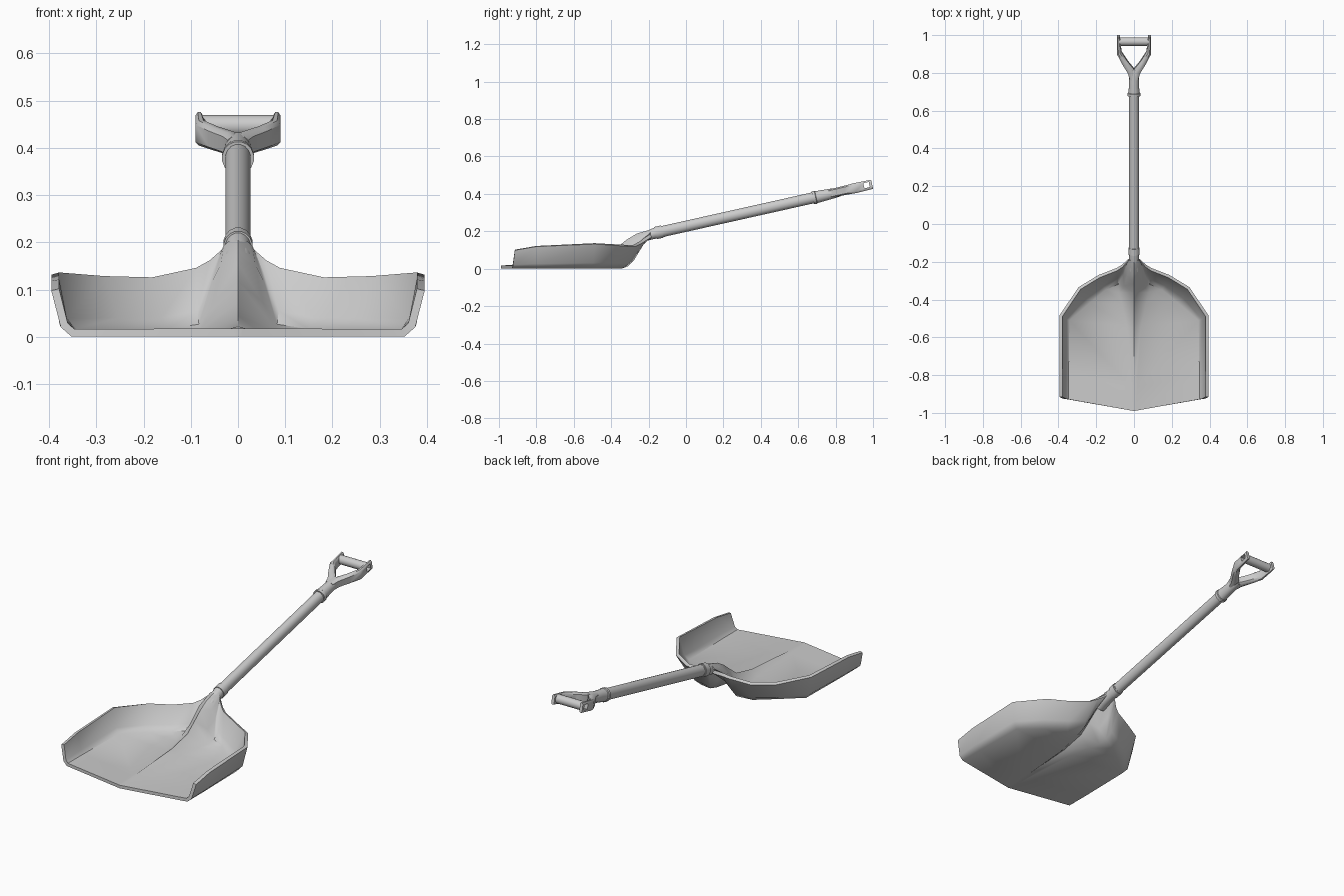
import bpy, bmesh, math
from mathutils import Vector, Matrix

cube = bpy.data.objects.get("Cube")
if cube:
    bpy.data.objects.remove(cube)

grey = bpy.data.materials.new("light_grey")
grey.use_nodes = True
grey.diffuse_color = (0.6, 0.6, 0.6, 1)
grey.node_tree.nodes["Principled BSDF"].inputs["Base Color"].default_value = (0.6, 0.6, 0.6, 1)

# Handle frame: local y runs along the tilted pole
TILT = Matrix.Translation((0, 0, 0.227)) @ Matrix.Rotation(math.radians(12.6), 4, 'X')


def make(name, bm):
    bmesh.ops.recalc_face_normals(bm, faces=bm.faces[:])
    mesh = bpy.data.meshes.new(name)
    bm.to_mesh(mesh)
    bm.free()
    mesh.materials.append(grey)
    obj = bpy.data.objects.new(name, mesh)
    bpy.context.collection.objects.link(obj)
    return obj


def finish(obj, angle=40):
    # Apply the modifiers, then shade
    bpy.ops.object.select_all(action='DESELECT')
    obj.select_set(True)
    bpy.context.view_layer.objects.active = obj
    bpy.ops.object.convert(target='MESH')
    bpy.ops.object.shade_smooth_by_angle(angle=math.radians(angle))


def loft(bm, rings, closed=True, caps=True):
    rows = [[bm.verts.new(p) for p in ring] for ring in rings]
    n = len(rows[0])
    for a, b in zip(rows, rows[1:]):
        for i in range(n if closed else n - 1):
            j = (i + 1) % n
            bm.faces.new((a[i], a[j], b[j], b[i]))
    if caps:
        bm.faces.new(rows[0])
        bm.faces.new(rows[-1])


def tube(name, stations, sides=16, matrix=None):
    # Stations are (y, z, half width, half height), square to the path in the yz plane
    bm = bmesh.new()
    rings = []
    for k, (y, z, w, h) in enumerate(stations):
        p, q = stations[max(k - 1, 0)], stations[min(k + 1, len(stations) - 1)]
        d = Vector((0, q[0] - p[0], q[1] - p[1])).normalized()
        up = Vector((0, -d.z, d.y))
        turn = [2 * math.pi * (i + 0.5) / sides for i in range(sides)]
        rings.append([Vector((w * math.cos(t), y, z)) + up * h * math.sin(t) for t in turn])
    loft(bm, rings)
    if matrix:
        bm.transform(matrix)
    obj = make(name, bm)
    finish(obj)
    return obj


# Blade: each row runs from the centre ridge over the floor and up to the rim
FLOOR = 0.009
blade_rows = [
    [(0, -0.99, FLOOR), (0.01, -0.988, FLOOR), (0.35, -0.928, FLOOR), (0.368, -0.925, 0.025), (0.387, -0.915, 0.1)],
    [(0, -0.86, 0.014), (0.016, -0.86, FLOOR), (0.35, -0.8, FLOOR), (0.37, -0.8, 0.03), (0.387, -0.8, 0.12)],
    [(0, -0.55, 0.036), (0.035, -0.54, FLOOR), (0.345, -0.51, FLOOR), (0.368, -0.5, 0.035), (0.387, -0.487, 0.134)],
    [(0, -0.42, 0.065), (0.06, -0.42, FLOOR), (0.235, -0.415, FLOOR), (0.26, -0.385, 0.035), (0.288, -0.34, 0.125)],
    [(0, -0.36, 0.11), (0.075, -0.36, FLOOR), (0.15, -0.345, FLOOR), (0.165, -0.32, 0.035), (0.185, -0.277, 0.122)],
    [(0, -0.31, 0.15), (0.045, -0.325, 0.07), (0.08, -0.315, 0.02), (0.085, -0.285, 0.05), (0.09, -0.24, 0.142)],
    [(0, -0.26, 0.18), (0.03, -0.27, 0.15), (0.05, -0.265, 0.11), (0.056, -0.25, 0.12), (0.06, -0.22, 0.157)],
    [(0, -0.19, 0.2), (0.015, -0.19, 0.196), (0.024, -0.19, 0.188), (0.027, -0.19, 0.182), (0.028, -0.19, 0.175)],
]
bm = bmesh.new()
loft(bm, blade_rows, closed=False, caps=False)
blade = make("blade", bm)
mirror = blade.modifiers.new("mirror", 'MIRROR')
mirror.use_clip = True
shell = blade.modifiers.new("shell", 'SOLIDIFY')
shell.thickness = 0.017
shell.offset = 0
finish(blade, 45)

# Neck that swells from the blade up into the pole socket
tube("neck", [(-0.27, 0.15, 0.03, 0.022), (-0.235, 0.166, 0.03, 0.024), (-0.2, 0.178, 0.027, 0.026),
              (-0.165, 0.19, 0.027, 0.03), (-0.12, 0.2, 0.028, 0.031)])
tube("socket_collar", [(-0.165, 0, 0.031, 0.034), (-0.13, 0, 0.031, 0.034)], matrix=TILT)

# Pole and the sleeve of the grip
tube("pole", [(-0.15, 0, 0.027, 0.03), (0.71, 0, 0.027, 0.03)], matrix=TILT)
tube("grip_sleeve", [(0.695, 0, 0.034, 0.036), (0.71, 0, 0.034, 0.036), (0.713, 0, 0.03, 0.033),
                     (0.75, 0, 0.027, 0.031), (0.8, 0, 0.027, 0.028), (0.84, 0, 0.022, 0.024)], matrix=TILT)

# Square hole running through the grip
bm = bmesh.new()
bmesh.ops.create_cube(bm, size=1, matrix=TILT @ Matrix.Translation((0, 0.99, 0.004))
                      @ Matrix.Diagonal((0.4, 0.03, 0.028, 1)))
cutter = make("hole_cutter", bm)
cutter.hide_render = True


def cut_and_finish(obj):
    hole = obj.modifiers.new("hole", 'BOOLEAN')
    hole.object = cutter
    hole.solver = 'EXACT'
    finish(obj)


# Forked arms: outer and inner edges in plan, with half height
arm_plan = [((0.022, 0.785), (-0.005, 0.785), 0.024), ((0.032, 0.82), (-0.002, 0.84), 0.024),
            ((0.062, 0.87), (0.034, 0.885), 0.025), ((0.09, 0.925), (0.066, 0.935), 0.027),
            ((0.09, 1.02), (0.074, 1.02), 0.025)]
for side, label in ((1, "left"), (-1, "right")):
    bm = bmesh.new()
    rings = []
    for (ox, oy), (ix, iy), h in arm_plan:
        c = 0.3
        mx, my = ox + (ix - ox) * c, oy + (iy - oy) * c
        nx, ny = ix - (ix - ox) * c, iy - (iy - oy) * c
        rings.append([(side * x, y, z + 0.002) for x, y, z in (
            (ox, oy, -h * 0.7), (ox, oy, h * 0.7), (mx, my, h), (nx, ny, h),
            (ix, iy, h * 0.7), (ix, iy, -h * 0.7), (nx, ny, -h), (mx, my, -h))])
    loft(bm, rings)
    bm.transform(TILT)
    cut_and_finish(make(label + "_grip_arm", bm))

# Round hand bar between the arms
bm = bmesh.new()
bmesh.ops.create_cone(bm, cap_ends=True, segments=16, radius1=0.023, radius2=0.023, depth=0.158,
                      matrix=TILT @ Matrix.Translation((0, 0.99, 0.004)) @ Matrix.Rotation(math.pi / 2, 4, 'Y'))
cut_and_finish(make("hand_bar", bm))
bpy.data.objects.remove(cutter)
